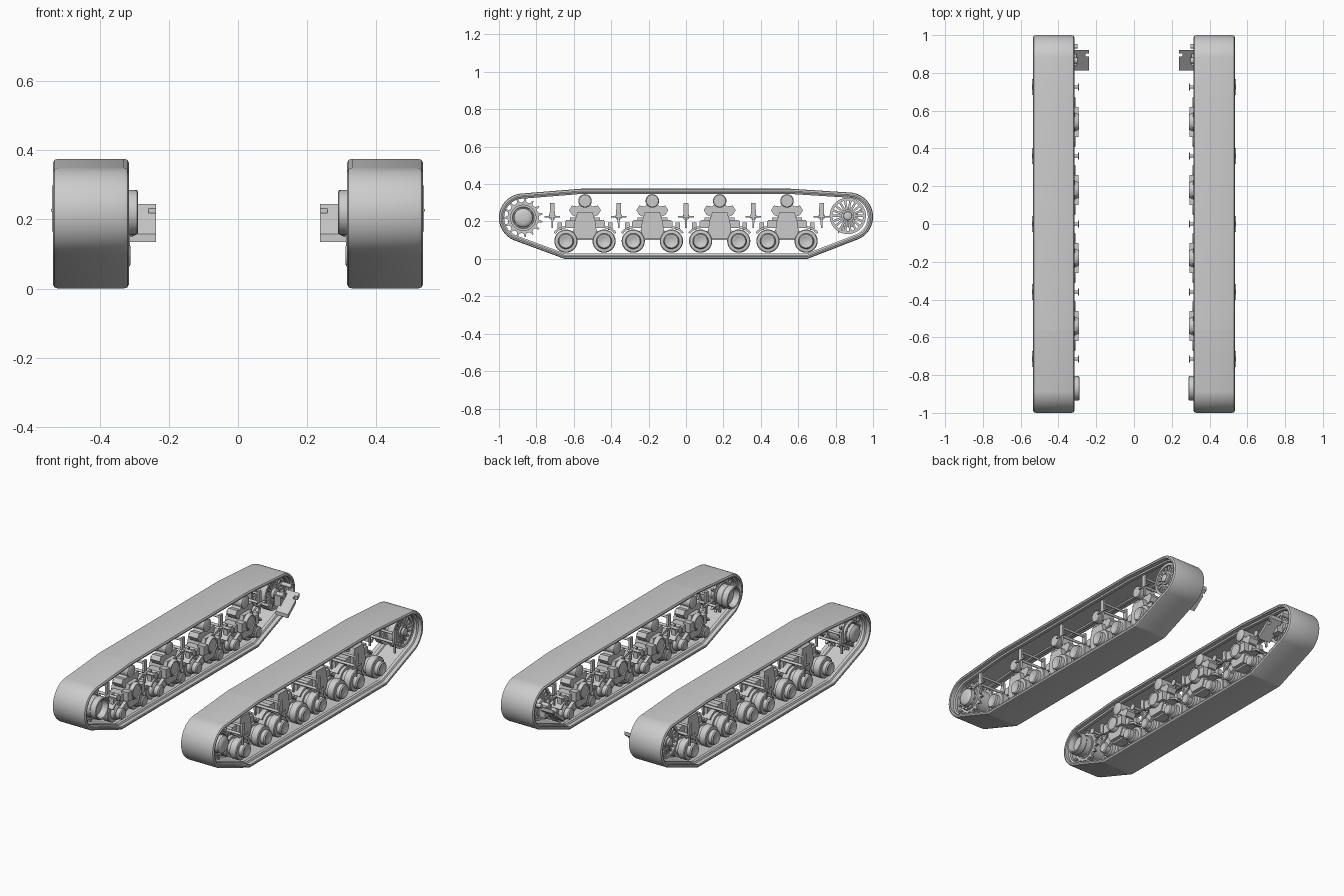
import bpy, bmesh, math
from mathutils import Matrix

cube = bpy.data.objects.get("Cube")
if cube:
    bpy.data.objects.remove(cube, do_unlink=True)

steel = bpy.data.materials.new("plain grey")
steel.use_nodes = True
GREY = (0.6, 0.6, 0.6, 1)
steel.diffuse_color = GREY
steel.node_tree.nodes["Principled BSDF"].inputs["Base Color"].default_value = GREY

CX = 0.425                       # centre line of the left track
BOGIES = (-0.54, -0.18, 0.18, 0.54)
POSTS = (-0.715, -0.36, 0, 0.36, 0.725)
SPROCKET, IDLER = (-0.87, 0.22), (0.865, 0.23)


def finish(bm, name):
    """Turn a bmesh into a shaded object mirrored to the other track."""
    bmesh.ops.recalc_face_normals(bm, faces=bm.faces)
    mesh = bpy.data.meshes.new(name)
    bm.to_mesh(mesh)
    bm.free()
    mesh.materials.append(steel)
    ob = bpy.data.objects.new(name, mesh)
    bpy.context.collection.objects.link(ob)
    bpy.ops.object.select_all(action='DESELECT')
    ob.select_set(True)
    bpy.context.view_layer.objects.active = ob
    bpy.ops.object.shade_smooth_by_angle(angle=math.radians(35))
    ob.modifiers.new("other_track", 'MIRROR').use_mirror_merge = False


def skin(bm, rings, closed=False):
    """Bridge equal rings of points; cap the ends unless closed."""
    loops = [[bm.verts.new(p) for p in ring] for ring in rings]
    n = len(loops[0])
    pairs = list(zip(loops, loops[1:])) + ([(loops[-1], loops[0])] if closed else [])
    for a, b in pairs:
        for i in range(n):
            bm.faces.new((a[i], a[(i + 1) % n], b[(i + 1) % n], b[i]))
    if not closed:
        bm.faces.new(loops[0])
        bm.faces.new(loops[-1])


def extrude(bm, outline, x0, x1):
    skin(bm, [[(x, y, z) for y, z in outline] for x in (x0, x1)])


def circle(y, z, r, n):
    return [(y + r * math.cos(math.tau * i / n), z + r * math.sin(math.tau * i / n))
            for i in range(n)]


def lathe(bm, profile, y, z, n=32, closed=False):
    """Spin (x offset, radius) points round an axle along x."""
    skin(bm, [[(CX + x, a, b) for a, b in circle(y, z, r, n)] for x, r in profile], closed)


def box(bm, x0, x1, y0, y1, z0, z1):
    extrude(bm, [(y0, z0), (y1, z0), (y1, z1), (y0, z1)], x0, x1)


def mirrored(half, y):
    """Close a half outline into a symmetrical one."""
    return [(y + a, b) for a, b in half] + [(y - a, b) for a, b in reversed(half)]


# Track belt: a stepped section swept round the wheels
corners = [(*SPROCKET, 0.13), (0.87, 0.225, 0.13),
           (-0.64, 0.05, 0.05), (0.64, 0.05, 0.05),
           (-0.56, 0.325, 0.05), (0.56, 0.325, 0.05)]
half_section = [(0.095, 0), (0.105, 0.003), (0.11, 0.012), (0.108, 0.02),
                (0.085, 0.02), (0.08, 0.028), (0.062, 0.028), (0.058, 0.021)]
section = half_section + [(-w, d) for w, d in reversed(half_section)]
rings = []
for i in range(120):
    t = math.tau * (i + 0.5) / 120
    c, s = math.cos(t), math.sin(t)
    y, z, r = max(corners, key=lambda k: k[0] * c + k[1] * s + k[2])
    rings.append([(CX + w, y + (r - d) * c, z + (r - d) * s) for w, d in section])
bm = bmesh.new()
skin(bm, rings, closed=True)
finish(bm, "track_belt")

# Road wheels with twin tyres and raised hubs
half_wheel = [(0.08, 0.02), (0.085, 0.028), (0.085, 0.036), (0.079, 0.041),
              (0.058, 0.042), (0.056, 0.058), (0.052, 0.062), (0.012, 0.062), (0.012, 0.048)]
wheel = half_wheel + [(-x, r) for x, r in reversed(half_wheel)]
bm = bmesh.new()
for y in BOGIES:
    for side in (-0.102, 0.102):
        lathe(bm, wheel, y + side, 0.095)
finish(bm, "road_wheels")

# Suspension bogies: cast body, shoulders, swing arms and wheel guards
body = [(0.045, 0.1), (0.055, 0.16), (0.042, 0.2), (0.045, 0.225), (0.07, 0.235),
        (0.085, 0.26), (0.07, 0.285), (0.04, 0.28), (0.02, 0.3)]
core = [(0.045, 0.11), (0.062, 0.15), (0.055, 0.2), (0.04, 0.25)]
bm = bmesh.new()
for y in BOGIES:
    extrude(bm, mirrored(body, y), 0.335, 0.395)
    extrude(bm, mirrored(core, y), 0.312, 0.425)
    lathe(bm, [(-0.13, 0.036), (-0.135, 0.042), (-0.12, 0.05), (-0.1, 0.05)], y, 0.2)
    box(bm, 0.295, 0.34, y - 0.08, y + 0.08, 0.165, 0.22)
    for s in (-1, 1):
        # spring cup and axle boss
        cup = [(y + s * a, b) for a, b in
               [(0.05, 0.165), (0.1, 0.165), (0.108, 0.175), (0.108, 0.198), (0.1, 0.207), (0.05, 0.207)]]
        extrude(bm, cup, 0.325, 0.41)
        lathe(bm, [(-0.115, 0.026), (-0.11, 0.032), (-0.07, 0.032)], y + s * 0.102, 0.095, 24)
        # swing arm on the inner side of the wheel
        arm = [(y + s * a, b) for a, b in
               [(0.03, 0.115), (0.1, 0.075), (0.12, 0.095), (0.1, 0.13), (0.04, 0.165)]]
        extrude(bm, arm, 0.318, 0.338)
        # curved guard over the tyre
        inner, outer = ([(y + s * (0.102 + r * math.cos(t)), 0.095 + r * math.sin(t))
                         for t in [math.radians(35 + 9 * k) for k in range(7)]]
                        for r in (0.068, 0.08))
        extrude(bm, inner + outer[::-1], 0.335, 0.4)
        box(bm, 0.345, 0.37, y + s * 0.135 - 0.012, y + s * 0.135 + 0.012, 0.155, 0.195)
finish(bm, "suspension_bogies")

# Return rollers on top of the bogies
bm = bmesh.new()
for y in BOGIES:
    lathe(bm, [(-0.1, 0.03), (-0.096, 0.036), (0.005, 0.036), (0.01, 0.032)], y, 0.31)
finish(bm, "return_rollers")

# Support posts between the bogies, with cross axles and skids
post = [(0.004, 0.165), (0.006, 0.225), (0.014, 0.23), (0.012, 0.298)]
bm = bmesh.new()
for y in POSTS:
    extrude(bm, mirrored(post, y), 0.526, 0.538)
    extrude(bm, mirrored(post, y), 0.36, 0.372)
    box(bm, 0.53, 0.54, y - 0.042, y + 0.042, 0.222, 0.23)
    box(bm, 0.345, 0.36, y - 0.036, y + 0.036, 0.22, 0.23)
    lathe(bm, [(-0.13, 0.008), (0.11, 0.008)], y, 0.226, 12)
    lathe(bm, [(-0.135, 0.018), (-0.128, 0.018)], y, 0.226, 16)
    lathe(bm, [(-0.06, 0.007), (0.105, 0.007)], y, 0.28, 12)
finish(bm, "support_posts")

# Drive sprocket: twin toothed rings, drum and hollow inner housing
TEETH = 15
y, z = SPROCKET
gear = []
for i in range(TEETH):
    for step, r in ((0, 0.082), (0.3, 0.086), (0.42, 0.104), (0.58, 0.104), (0.7, 0.086)):
        t = math.tau * (i + step) / TEETH
        gear.append((y + r * math.cos(t), z + r * math.sin(t)))
bm = bmesh.new()
for x in (0.372, 0.463):
    extrude(bm, gear, x, x + 0.015)
lathe(bm, [(-0.06, 0.07), (0.068, 0.07), (0.068, 0.058), (0.058, 0.056),
           (0.058, 0.051), (0.085, 0.05), (0.093, 0.042), (0.097, 0.025)], y, z, 40)
lathe(bm, [(-0.05, 0.062), (-0.095, 0.062), (-0.1, 0.066), (-0.133, 0.064), (-0.136, 0.06),
           (-0.133, 0.054), (-0.1, 0.045), (-0.05, 0.045)], y, z, 40, closed=True)
lathe(bm, [(-0.1, 0.046), (-0.05, 0.046)], y, z, 24)
for i in range(12):
    t = math.tau * i / 12
    lathe(bm, [(0.06, 0.005), (0.074, 0.005)], y + 0.064 * math.cos(t), z + 0.064 * math.sin(t), 6)
finish(bm, "drive_sprocket")

# Idler wheel: two spoked rings on a hub
y, z = IDLER
bm = bmesh.new()
for x in (-0.045, 0.045):
    lathe(bm, [(x - 0.02, 0.082), (x - 0.02, 0.097), (x + 0.02, 0.097), (x + 0.02, 0.082)],
          y, z, 40, closed=True)
    for i in range(18):
        spin = Matrix.Translation((CX + x, y, z)) @ Matrix.Rotation(math.tau * i / 18, 4, 'X')
        size = Matrix.Diagonal((0.026, 0.064, 0.012, 1))
        bmesh.ops.create_cube(bm, size=1, matrix=spin @ Matrix.Translation((0, 0.054, 0)) @ size)
lathe(bm, [(-0.08, 0.02), (-0.075, 0.03), (0.068, 0.034), (0.068, 0.024),
           (0.08, 0.022), (0.083, 0.014)], y, z)
lathe(bm, [(-0.125, 0.016), (0, 0.016)], y, z, 20)
finish(bm, "idler_wheel")

# Tilted rear mounting bracket with a notch, held by the idler axle
plate = [(0.32, 0), (0.237, 0), (0.237, 0.7), (0.258, 0.7), (0.258, 0.84),
         (0.237, 0.84), (0.237, 1), (0.32, 1)]
bm = bmesh.new()
skin(bm, [[(x, 0.812 + 0.108 * t, 0.157 + 0.088 * t - drop) for x, t in plate]
          for drop in (0, 0.022)])
box(bm, 0.305, 0.345, 0.84, 0.9, 0.17, 0.235)
lathe(bm, [(-0.125, 0.012), (-0.06, 0.012)], 0.94, 0.26, 12)
finish(bm, "rear_bracket")
